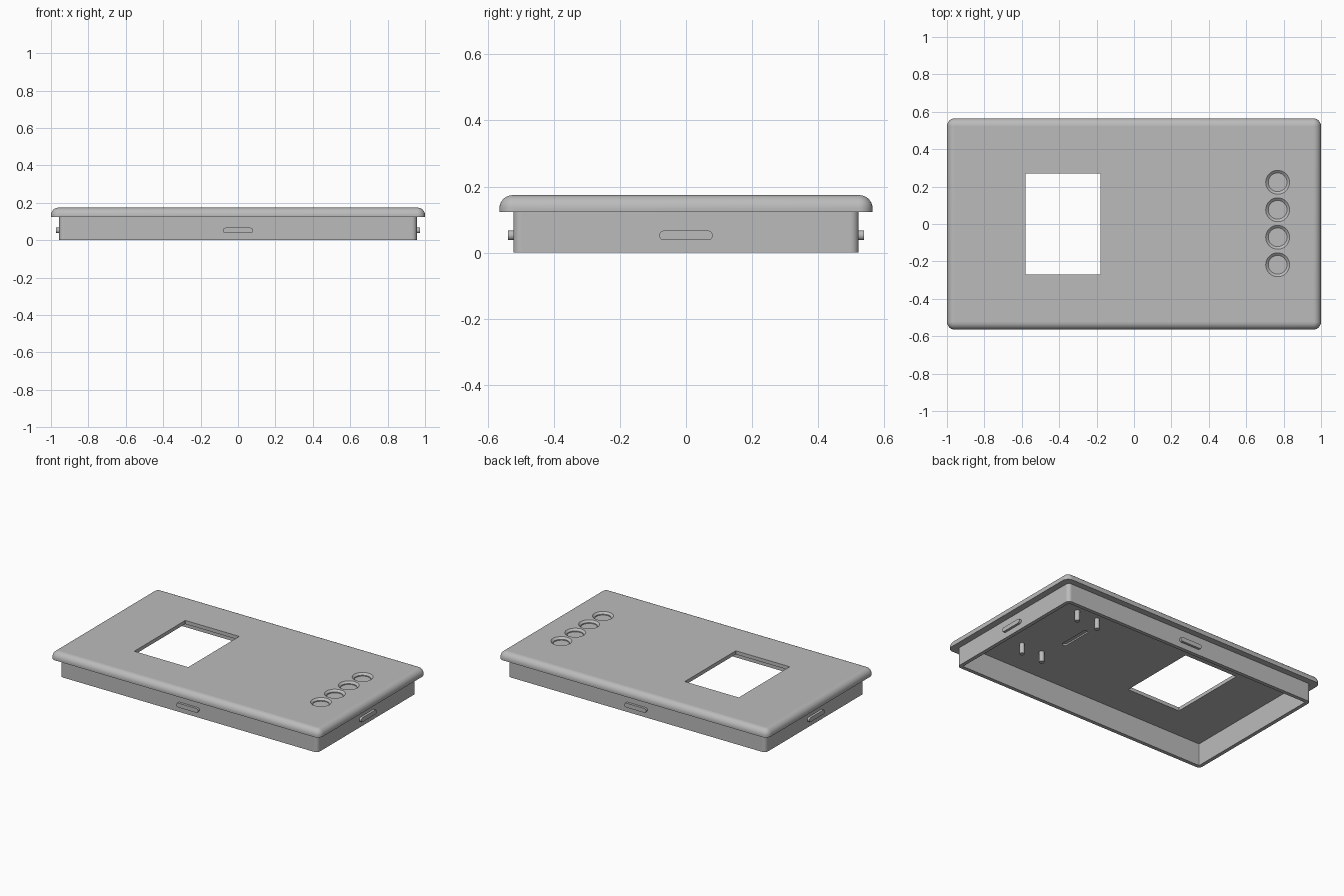
import bpy, bmesh
from math import sin, cos, pi, radians
from mathutils import Vector

if "Cube" in bpy.data.objects:
    bpy.data.objects.remove(bpy.data.objects["Cube"])

grey = bpy.data.materials.new("plain grey")
grey.use_nodes = True
colour = (0.5, 0.5, 0.5, 1)
grey.diffuse_color = colour
grey.node_tree.nodes["Principled BSDF"].inputs["Base Color"].default_value = colour

CEILING, LIP, TOP, WALL = 0.15, 0.123, 0.174, 0.025


def rounded(hx, hy, r, n=8):
    """Outline of a rectangle with rounded corners."""
    pts = []
    for k, (sx, sy) in enumerate([(1, 1), (-1, 1), (-1, -1), (1, -1)]):
        for i in range(n + 1):
            a = (k + i / n) * pi / 2
            pts.append((sx * (hx - r) + r * cos(a), sy * (hy - r) + r * sin(a)))
    return pts


def loft(name, rings):
    """Skin a list of (outline, z) rings and cap both ends."""
    bm = bmesh.new()
    loops = [[bm.verts.new((x, y, z)) for x, y in pts] for pts, z in rings]
    for a, b in zip(loops, loops[1:]):
        for i in range(len(a)):
            j = (i + 1) % len(a)
            bm.faces.new((a[i], a[j], b[j], b[i]))
    bm.faces.new(loops[0][::-1])
    bm.faces.new(loops[-1])
    bmesh.ops.recalc_face_normals(bm, faces=bm.faces)
    mesh = bpy.data.meshes.new(name)
    bm.to_mesh(mesh)
    bm.free()
    ob = bpy.data.objects.new(name, mesh)
    bpy.context.collection.objects.link(ob)
    mesh.materials.append(grey)
    return ob


def activate(ob):
    bpy.ops.object.select_all(action="DESELECT")
    ob.select_set(True)
    bpy.context.view_layer.objects.active = ob


def smooth(ob):
    """Smooth the curved faces, keep the flat ones flat."""
    activate(ob)
    bpy.ops.object.shade_smooth_by_angle(angle=radians(30))
    for p in ob.data.polygons:
        p.use_smooth = max(abs(c) for c in p.normal) < 0.9999


def cut(ob, cutter):
    cutter.hide_render = True
    mod = ob.modifiers.new("cut", "BOOLEAN")
    mod.operation = "DIFFERENCE"
    mod.solver = "EXACT"
    mod.object = cutter
    activate(ob)
    bpy.ops.object.modifier_apply(modifier=mod.name)
    bpy.data.objects.remove(cutter)


def disc(r, n=32):
    return [(r * cos(2 * pi * i / n), r * sin(2 * pi * i / n)) for i in range(n)]


# Hollow cover: inside wall, skirt, overhanging lip, rounded top edge
skirt_x, skirt_y, lid_x, lid_y, fillet = 0.956, 0.523, 1.0, 0.565, 0.04
inside = rounded(skirt_x - WALL, skirt_y - WALL, 0.004)
skirt = rounded(skirt_x, skirt_y, 0.025)
rings = [(inside, CEILING), (inside, 0), (skirt, 0), (skirt, LIP),
         (rounded(lid_x, lid_y, 0.042), LIP)]
for i in range(9):
    a = i / 8 * pi / 2
    inset = fillet * (1 - cos(a))
    rings.append((rounded(lid_x - inset, lid_y - inset, 0.042 - inset),
                  TOP - fillet + fillet * sin(a)))
cover = loft("cover", rings)

# Screen window
window = rounded(0.2, 0.27, 0.0005, 1)
cutter = loft("window_cutter", [(window, 0.1), (window, 0.3)])
cutter.location.x = -0.38
cut(cover, cutter)

# Four dished button recesses
for k in range(4):
    cutter = loft("button_cutter", [(disc(0.05), 0.156), (disc(0.05), 0.162),
                                    (disc(0.064), TOP), (disc(0.064), 0.2)])
    cutter.location = (0.768, -0.218 + 0.147 * k, 0)
    cut(cover, cutter)

# Shallow slot under the lid
slot = rounded(0.016, 0.11, 0.015)
cutter = loft("slot_cutter", [(slot, 0.1), (slot, CEILING + 0.01)])
cutter.location.x = 0.465
cut(cover, cutter)
smooth(cover)

# Snap ridges on the four sides
ridge = rounded(0.081, 0.0145, 0.0144)
for name, pos, turn in [("front", (0, -skirt_y, 0.052), 0),
                        ("right", (skirt_x, 0, 0.052), pi / 2),
                        ("back", (0, skirt_y, 0.052), pi),
                        ("left", (-skirt_x, 0, 0.052), -pi / 2)]:
    ob = loft(name + "_snap_ridge", [(ridge, -0.005), (ridge, 0.016)])
    ob.location = Vector(pos)
    ob.rotation_euler = (pi / 2, 0, turn)
    smooth(ob)

# Mounting posts hanging from the lid
for x in (0.51, 0.665):
    for y in (-0.26, 0.26):
        ob = loft("mounting_post", [(disc(0.016, 20), 0.08), (disc(0.016, 20), CEILING + 0.005)])
        ob.location = (x, y, 0)
        smooth(ob)
